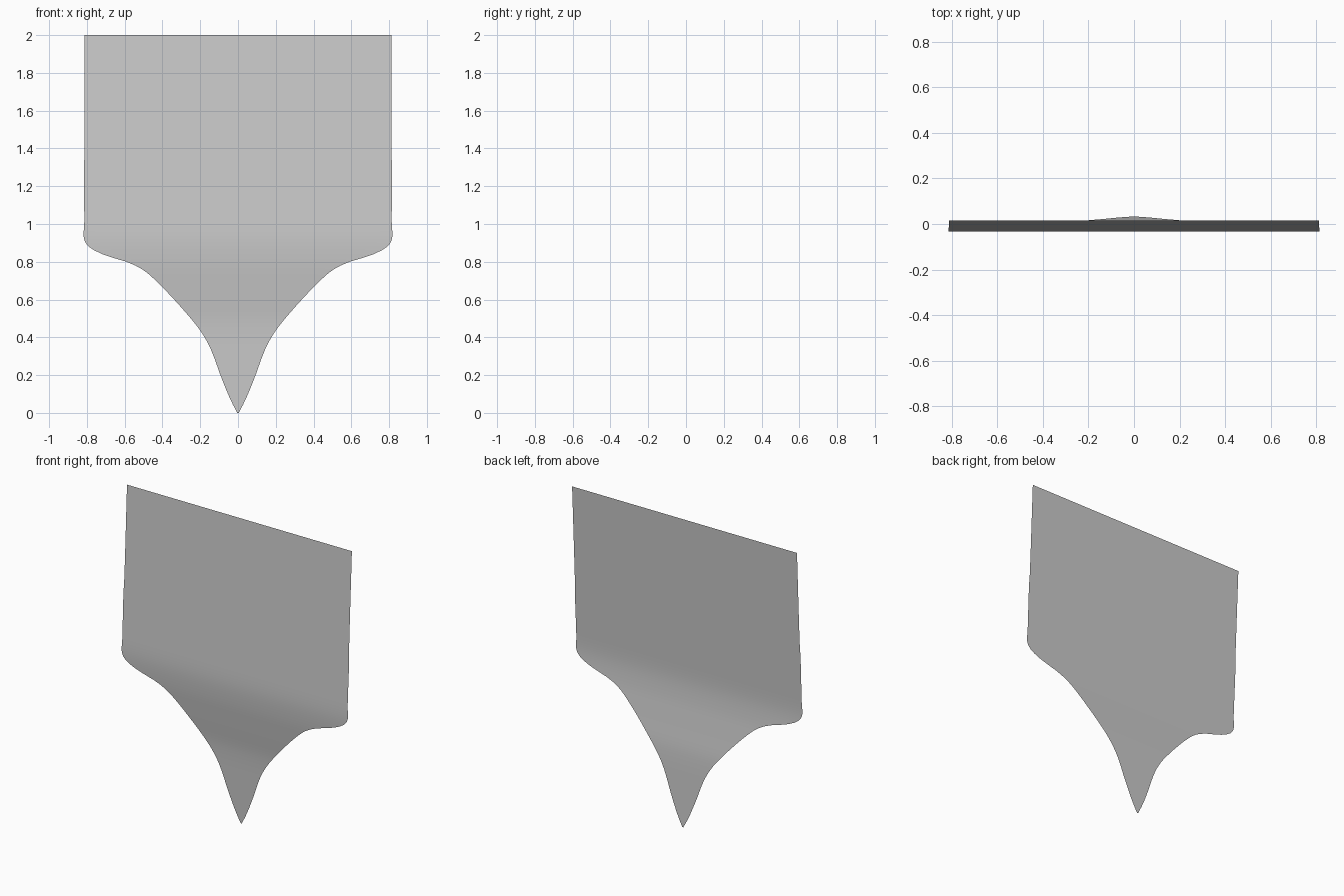
import bpy, bmesh

if "Cube" in bpy.data.objects:
    bpy.data.objects.remove(bpy.data.objects["Cube"])

# Half-width of the sheet at each height (height, half width)
OUTLINE = [(0.0, 0.004), (0.05, 0.03), (0.1, 0.053), (0.2, 0.093), (0.3, 0.129),
           (0.37, 0.16), (0.44, 0.203), (0.5, 0.25), (0.6, 0.338), (0.7, 0.435),
           (0.76, 0.507), (0.80, 0.59), (0.83, 0.69), (0.86, 0.76), (0.89, 0.80),
           (0.93, 0.817), (1.0, 0.814), (1.3, 0.815), (1.4, 0.812), (2.0, 0.812)]
# Gentle bend of the sheet (height, depth)
BEND = [(0.0, 0.033), (0.2, 0.026), (0.47, 0.014), (0.65, -0.008), (0.8, -0.026),
        (0.93, -0.033), (1.1, -0.027), (1.5, -0.008), (2.0, 0.015)]
COLUMNS = 16


def sample(points, z):
    """Smooth cubic interpolation through the points."""
    n = len(points)

    def slope(i):
        a, b = points[max(i - 1, 0)], points[min(i + 1, n - 1)]
        return (b[1] - a[1]) / (b[0] - a[0])

    for i in range(n - 1):
        (z0, v0), (z1, v1) = points[i], points[i + 1]
        if z <= z1 + 1e-9:
            h = z1 - z0
            t = (z - z0) / h
            return ((2*t**3 - 3*t**2 + 1) * v0 + (t**3 - 2*t**2 + t) * h * slope(i)
                    + (3*t**2 - 2*t**3) * v1 + (t**3 - t**2) * h * slope(i + 1))
    return points[-1][1]


# Thin pointed sheet, lofted row by row from tip to straight top edge
heights = [i * 0.02 for i in range(101)]
bm = bmesh.new()
rows = []
for z in heights:
    w, y = sample(OUTLINE, z), sample(BEND, z)
    rows.append([bm.verts.new((w * (2 * c / COLUMNS - 1), y, z))
                 for c in range(COLUMNS + 1)])
for low, high in zip(rows, rows[1:]):
    for c in range(COLUMNS):
        bm.faces.new((low[c], low[c + 1], high[c + 1], high[c]))

mesh = bpy.data.meshes.new("pointed_sheet")
bm.to_mesh(mesh)
bm.free()
mesh.shade_smooth()
sheet = bpy.data.objects.new("pointed_sheet", mesh)
bpy.context.collection.objects.link(sheet)
